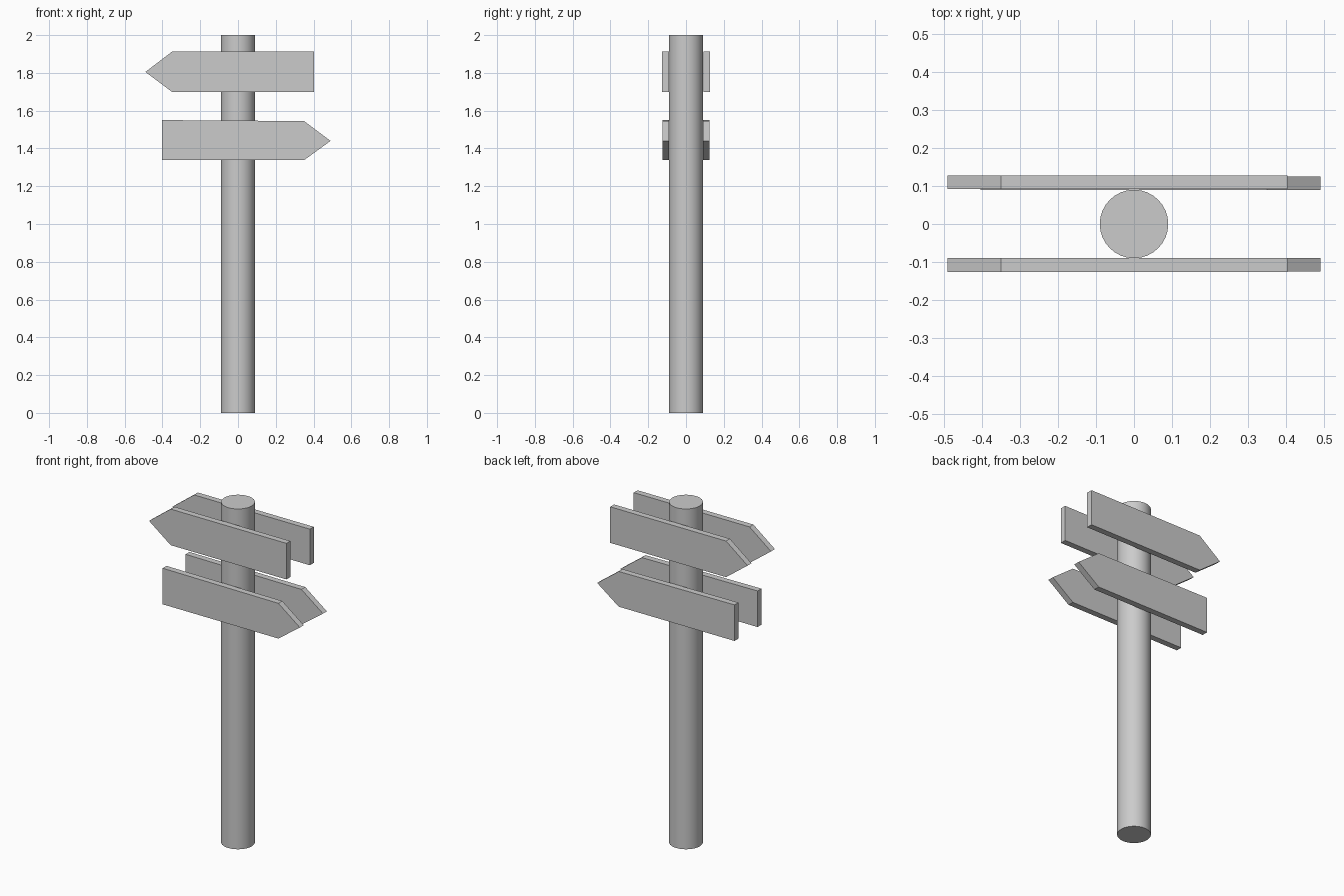
import bpy
import bmesh

if "Cube" in bpy.data.objects:
    bpy.data.objects.remove(bpy.data.objects["Cube"])


def arrow_board(name, profile, y0, y1):
    """Extrude an (x, z) arrow outline from y0 to y1."""
    bm = bmesh.new()
    face = bm.faces.new([bm.verts.new((x, y0, z)) for x, z in profile])
    res = bmesh.ops.extrude_face_region(bm, geom=[face])
    moved = [v for v in res["geom"] if isinstance(v, bmesh.types.BMVert)]
    bmesh.ops.translate(bm, vec=(0, y1 - y0, 0), verts=moved)
    bmesh.ops.recalc_face_normals(bm, faces=bm.faces)
    mesh = bpy.data.meshes.new(name)
    bm.to_mesh(mesh)
    bm.free()
    obj = bpy.data.objects.new(name, mesh)
    bpy.context.collection.objects.link(obj)
    return obj


# Round post
bpy.ops.mesh.primitive_cylinder_add(vertices=32, radius=0.09, depth=2.0, location=(0, 0, 1.0))
bpy.context.object.name = "post"
bpy.ops.object.shade_smooth_by_angle()

# Arrow outlines: upper points left, lower points right
upper = [(-0.49, 1.805), (-0.35, 1.70), (0.403, 1.70), (0.403, 1.912), (-0.35, 1.912)]
lower = [(0.49, 1.44), (0.35, 1.545), (-0.403, 1.55), (-0.403, 1.338), (0.35, 1.338)]

# A pair of boards on each level, front and back of the post
arrow_board("upper_front_board", upper, -0.126, -0.09)
arrow_board("upper_back_board", upper, 0.092, 0.128)
arrow_board("lower_front_board", lower, -0.125, -0.089)
arrow_board("lower_back_board", lower, 0.089, 0.125)
